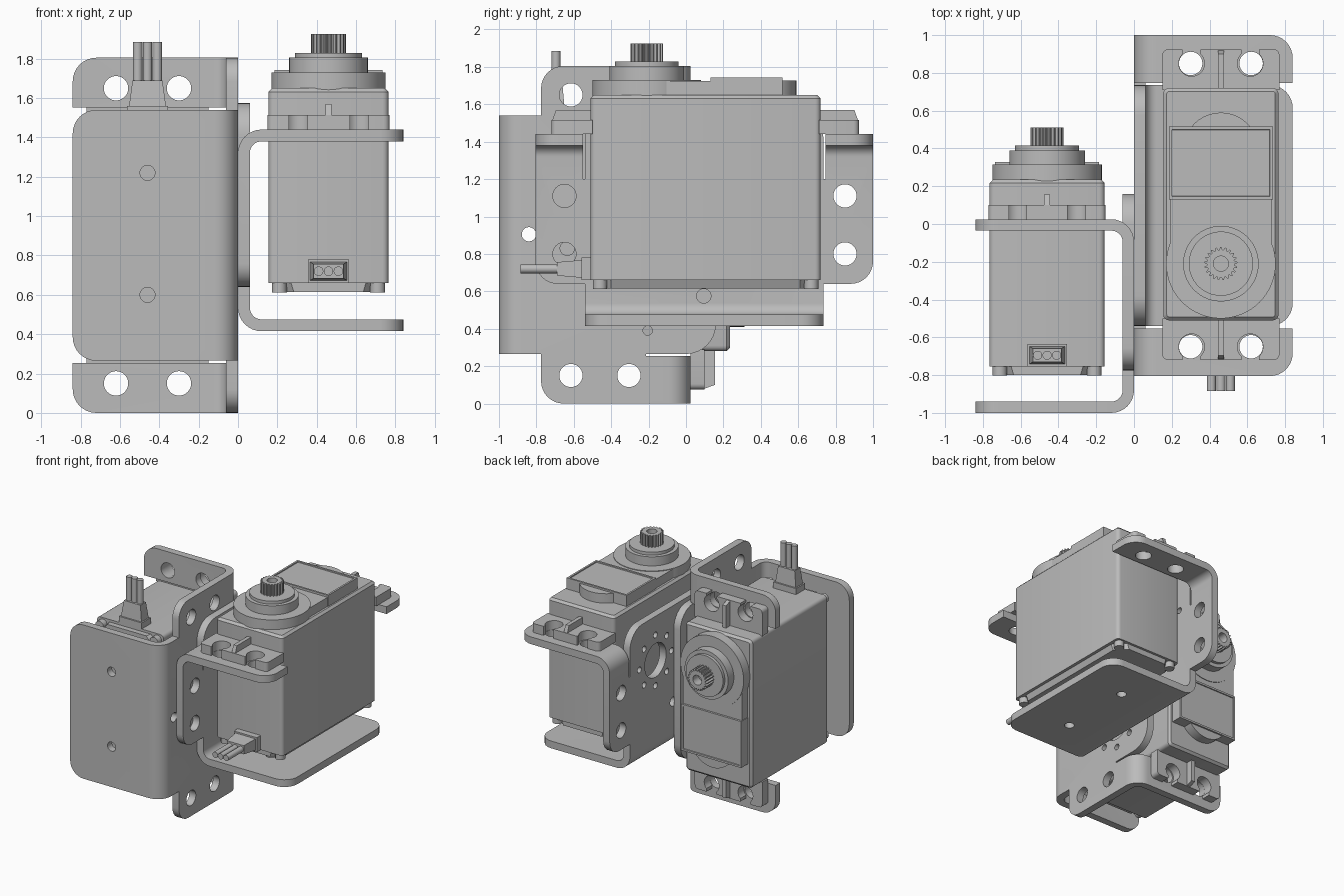
import bpy, bmesh
from math import pi, cos, sin, radians
from mathutils import Matrix

cube = bpy.data.objects.get("Cube")
if cube:
    bpy.data.objects.remove(cube)

grey = bpy.data.materials.new("plain grey")
grey.use_nodes = True
colour = (0.5, 0.5, 0.5, 1)
grey.diffuse_color = colour
grey.node_tree.nodes["Principled BSDF"].inputs["Base Color"].default_value = colour

# The second unit is the first one mirrored and laid on its back
LAID = Matrix(((-1, 0, 0, 0), (0, 0, 1, -1.415), (0, -1, 0, 1), (0, 0, 0, 1)))
CX, AXIS_Y = 0.46, -0.21


def prism(points, lo, hi, axis="z", bm=None):
    bm = bm or bmesh.new()
    place = {"x": lambda a, b, t: (t, a, b), "y": lambda a, b, t: (a, t, b),
             "z": lambda a, b, t: (a, b, t)}[axis]
    face = bm.faces.new([bm.verts.new(place(a, b, lo)) for a, b in points])
    ext = bmesh.ops.extrude_face_region(bm, geom=[face])["geom"]
    for v in ext:
        if isinstance(v, bmesh.types.BMVert):
            v.co["xyz".index(axis)] = hi
    bmesh.ops.recalc_face_normals(bm, faces=bm.faces)
    return bm


def box(x0, x1, y0, y1, z0, z1, bm=None):
    return prism([(x0, y0), (x1, y0), (x1, y1), (x0, y1)], z0, z1, "z", bm)


def disc(a, b, r, lo, hi, axis="z", bm=None, n=40):
    ring = [(a + r * cos(2 * pi * i / n), b + r * sin(2 * pi * i / n)) for i in range(n)]
    return prism(ring, lo, hi, axis, bm)


def bevel(bm, radius, axis, test=lambda p: True, segments=8):
    k = "xyz".index(axis)
    edges = []
    for e in bm.edges:
        d = e.verts[1].co - e.verts[0].co
        if abs(d[k]) > 0.99 * d.length and test((e.verts[0].co + e.verts[1].co) / 2):
            edges.append(e)
    bmesh.ops.bevel(bm, geom=edges, offset=radius, segments=segments, profile=0.5,
                    affect="EDGES")
    return bm


def combine(bm, other, operation):
    objs = []
    for part in (bm, other):
        me = bpy.data.meshes.new("temp")
        part.to_mesh(me)
        part.free()
        objs.append(bpy.data.objects.new("temp", me))
        bpy.context.collection.objects.link(objs[-1])
    mod = objs[0].modifiers.new("combine", "BOOLEAN")
    mod.operation, mod.object, mod.solver, mod.use_self = operation, objs[1], "EXACT", True
    result = bmesh.new()
    result.from_object(objs[0], bpy.context.evaluated_depsgraph_get())
    for o in objs:
        me = o.data
        bpy.data.objects.remove(o)
        bpy.data.meshes.remove(me)
    return result


def finish(bm, name):
    for side in ("left", "right"):
        me = bpy.data.meshes.new(f"{side}_{name}")
        bm.to_mesh(me)
        me.materials.clear()
        me.materials.append(grey)
        for p in me.polygons:
            p.use_smooth = True
            p.material_index = 0
        me.set_sharp_from_angle(angle=radians(30))
        if side == "right":
            me.transform(LAID)
            me.flip_normals()
        bpy.context.collection.objects.link(bpy.data.objects.new(me.name, me))
    bm.free()


# Bracket: bent sheets for the middle and both ends
def bent_sheet(flange_z, tip_z, y0, y1):
    s = 1 if tip_z > flange_z else -1
    R, t = 0.12, 0.06

    def arc(r):
        return [(R - r * cos(i * pi / 16), flange_z + s * (R - r * sin(i * pi / 16)))
                for i in range(9)]
    outline = [(0, tip_z)] + arc(R) + [(0.84, flange_z), (0.84, flange_z + s * t)]
    return prism(outline + arc(R - t)[::-1] + [(t, tip_z)], y0, y1, "y")


LOW, HIGH = 0.415, 1.44
bracket = bent_sheet(LOW, 1.575, -0.54, 0.735)
bevel(bracket, 0.12, "z", lambda p: p.x > 0.8)
bevel(bracket, 0.16, "x", lambda p: p.z > 1.5)
for y0, y1, outer in ((-0.805, -0.552, -0.805), (0.747, 1.0, 1.0)):
    end = bent_sheet(HIGH, 0.64, y0, y1)
    bevel(end, 0.12, "z", lambda p: p.x > 0.8 and abs(p.y - outer) < 0.01)
    bevel(end, 0.12, "x", lambda p: p.z < 0.7 and abs(p.y - outer) < 0.01)
    bracket = combine(bracket, end, "UNION")
for y in (-0.546, 0.741):
    bracket = combine(bracket, box(0, 0.06, y - 0.03, y + 0.03, 0.64, 1.2), "UNION")

# Bracket holes: base plate, flanges, side ends and the round horn pattern
holes = bmesh.new()
for y in (-0.22, 0.4):
    disc(CX, y, 0.038, 0.3, 0.55, "z", holes)
for y in (-0.65, 0.85):
    for x in (0.3, 0.62):
        disc(x, y, 0.062, 1.3, 1.5, "z", holes)
    for z in (0.8, 1.11):
        disc(y, z, 0.062, -0.1, 0.1, "x", holes)
disc(0.4, 1.21, 0.14, -0.1, 0.1, "x", holes)
for i in range(8):
    disc(0.4 + 0.21 * cos(i * pi / 4), 1.21 + 0.21 * sin(i * pi / 4), 0.025,
         -0.1, 0.1, "x", holes, 20)
for y, z in ((0.095, 0.575), (0.17, 0.78)):
    disc(y, z, 0.038, -0.1, 0.1, "x", holes)
finish(combine(bracket, holes, "DIFFERENCE"), "bracket")

# Motor case with rounded upright edges and softened top
case = bevel(box(0.155, 0.765, -0.51, 0.72, 0.66, 1.65), 0.03, "z", segments=4)
rim = [e for e in case.edges if all(v.co.z > 1.64 for v in e.verts)]
bmesh.ops.bevel(case, geom=rim, offset=0.018, segments=1, affect="EDGES")
finish(case, "case")

# Base cap with cut corners, and its screws
base = bevel(box(0.18, 0.74, -0.49, 0.7, 0.615, 0.66), 0.09, "z", segments=1)
for v in base.verts:
    if v.co.z < 0.63:
        v.co.x = CX + (v.co.x - CX) * 0.93
finish(base, "base_cap")
screws = bmesh.new()
for x in (0.21, 0.71):
    for y in (-0.46, 0.67):
        disc(x, y, 0.038, 0.612, 0.665, "z", screws, 24)
finish(screws, "base_screws")

# Mounting ears with open slots, and a rib on each
for name, inner, outer, hole_y in (("front", -0.5, -0.72, -0.65), ("rear", 0.71, 0.925, 0.85)):
    out = 1 if outer > inner else -1
    ear = box(0.15, 0.77, min(inner, outer), max(inner, outer), 1.44, 1.515)
    bevel(ear, 0.03, "z", lambda p: abs(p.y - outer) < 0.01, 4)
    slots = bmesh.new()
    for x in (0.305, 0.615):
        disc(x, hole_y, 0.068, 1.4, 1.6, "z", slots)
        box(x - 0.047, x + 0.047, *sorted((hole_y, outer + out * 0.1)), 1.39, 1.61, slots)
    finish(combine(ear, slots, "DIFFERENCE"), name + "_ear")
    rib = [(inner, 1.5), (outer, 1.5), (outer - out * 0.025, 1.57), (inner, 1.57)]
    finish(prism(rib, CX - 0.016, CX + 0.016, "x"), name + "_ear_rib")

# Gearbox cover: round end, neck, label plate and small bulge
disc(CX, AXIS_Y, 0.29, 1.64, 1.73, bm=(cover := bmesh.new()), n=64)
finish(cover, "gearbox_round")
finish(box(0.19, 0.73, AXIS_Y, 0.13, 1.64, 1.725), "gearbox_neck")
plate = box(0.185, 0.735, 0.13, 0.515, 1.64, 1.742)
top = [f for f in plate.faces if f.normal.z > 0.9]
bmesh.ops.inset_region(plate, faces=top, thickness=0.022, depth=0)
bmesh.ops.inset_region(plate, faces=top, thickness=0.002, depth=-0.008)
finish(plate, "label_plate")
finish(disc(CX, 0.39, 0.2, 1.64, 1.728), "cover_bulge")

# Output turret and toothed shaft
finish(disc(CX, AXIS_Y, 0.2, 1.72, 1.805, n=56), "turret")
finish(disc(CX, AXIS_Y, 0.17, 1.8, 1.83, n=56), "turret_ring")
TEETH = 21
gear = []
for i in range(TEETH * 4):
    r, a = (0.088 if i % 4 < 2 else 0.073), 2 * pi * (i + 0.5) / (TEETH * 4)
    gear.append((CX + r * cos(a), AXIS_Y + r * sin(a)))
shaft = prism(gear, 1.82, 1.925)
finish(combine(shaft, disc(CX, AXIS_Y, 0.04, 1.85, 2.0), "DIFFERENCE"), "output_shaft")

# Cable boot and three wires
finish(box(0.355, 0.565, -0.56, -0.5, 0.66, 0.78), "cable_collar")
boot = box(0.365, 0.555, -0.69, -0.55, 0.672, 0.768)
for v in boot.verts:
    if v.co.y < -0.6:
        v.co.x = CX + (v.co.x - CX) * 0.8
        v.co.z = 0.72 + (v.co.z - 0.72) * 0.75
finish(boot, "cable_boot")
wires = bmesh.new()
for i in (-1, 0, 1):
    disc(CX + i * 0.05, 0.72, 0.024, -0.885, -0.68, "y", wires, 20)
finish(wires, "cable_wires")
